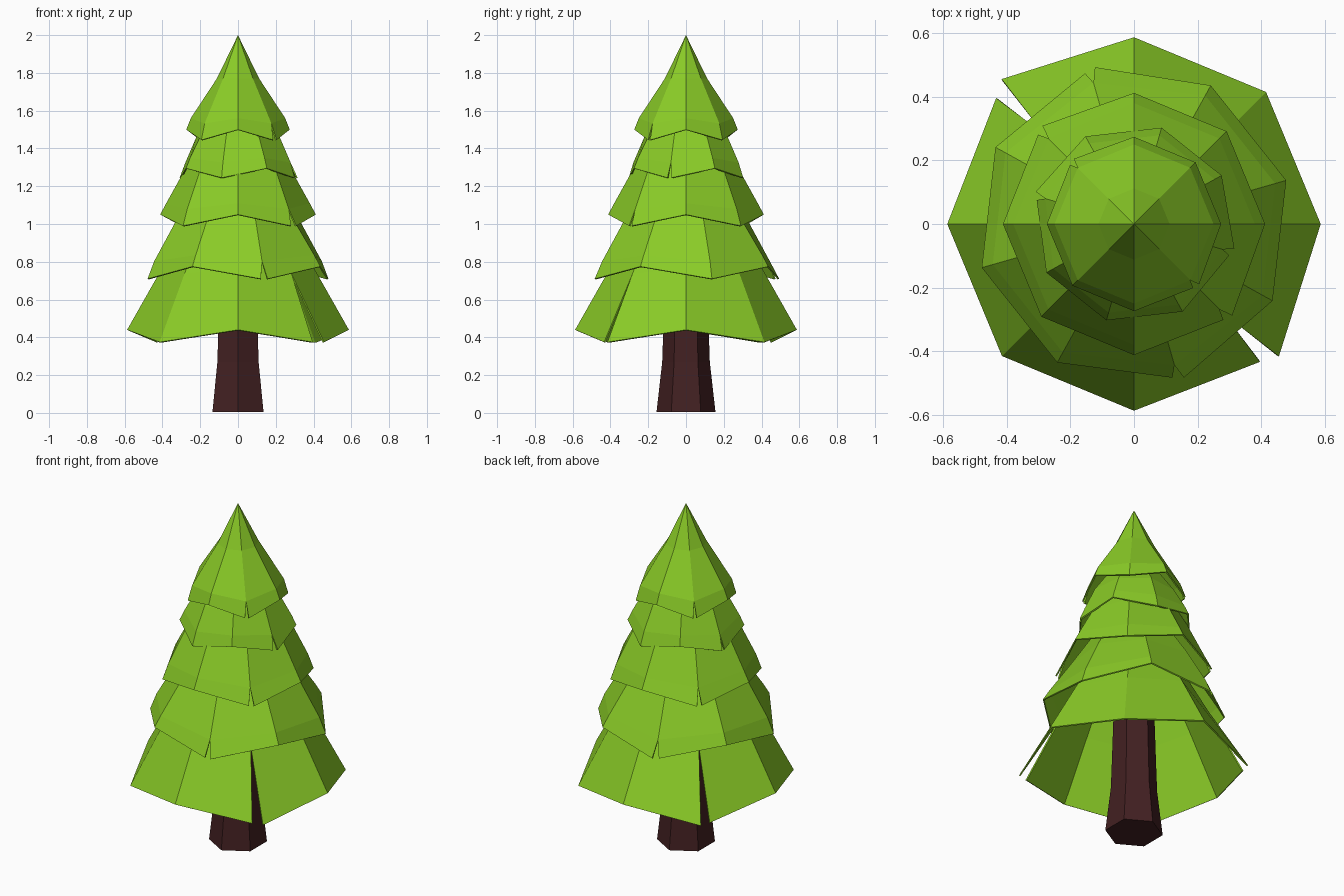
import bpy, bmesh, math

if "Cube" in bpy.data.objects:
    bpy.data.objects.remove(bpy.data.objects["Cube"])


def material(name, color):
    m = bpy.data.materials.new(name)
    m.diffuse_color = (*color, 1)
    m.use_nodes = True
    m.node_tree.nodes["Principled BSDF"].inputs["Base Color"].default_value = m.diffuse_color
    return m


LEAF = material("leaf green", (0.254, 0.60, 0.02))
BARK = material("dark bark", (0.055, 0.0145, 0.0155))


def finish(bm, name, mat):
    me = bpy.data.meshes.new(name)
    bm.to_mesh(me)
    bm.free()
    me.materials.append(mat)
    ob = bpy.data.objects.new(name, me)
    bpy.context.collection.objects.link(ob)
    return ob


def polar(r, deg, z):
    a = math.radians(deg)
    return (r * math.cos(a), r * math.sin(a), z)


def skirt(name, start, profile, drop, spread, flare):
    """Eight-sided skirt with a zigzag hem, slit at two opposite low corners.
    profile runs from top to hem; drop is the hem zigzag depth."""
    bm = bmesh.new()
    rows = []
    n = len(profile)
    for k, (r, z) in enumerate(profile):
        share = {n - 1: 1.0, n - 2: 0.5}.get(k, 0.0)
        if r == 0:
            rows.append([(bm.verts.new((0, 0, z)),) * 2] * 8)
            continue
        row = []
        for i in range(8):
            ang = start + 45 * i
            low = z - drop * share * (i % 2)
            if k == n - 1 and i in (3, 7):
                # split corner: (clockwise flap, anticlockwise flap)
                out = (flare, 0) if i == 3 else (0, flare)
                row.append((bm.verts.new(polar(r + out[0], ang - spread, low)),
                            bm.verts.new(polar(r + out[1], ang + spread, low))))
            else:
                row.append((bm.verts.new(polar(r, ang, low)),) * 2)
        rows.append(row)
    for up, dn in zip(rows, rows[1:]):
        for i in range(8):
            j = (i + 1) % 8
            loop = [up[i][1], dn[i][1], dn[j][0], up[j][0]]
            bm.faces.new(list(dict.fromkeys(loop)))
    ob = finish(bm, name, LEAF)
    mod = ob.modifiers.new("thin shell", 'SOLIDIFY')
    mod.thickness = 0.008
    mod.offset = -1


# Foliage tiers, bottom to top
skirt("foliage_tier_1", 0, [(.12, 1.25), (.40, .77), (.587, .44)], .065, 2.6, .03)
skirt("foliage_tier_2", -29, [(.12, 1.36), (.345, 1.01), (.462, .835), (.498, .775)], .065, 2.0, .01)
skirt("foliage_tier_3", 0, [(.10, 1.60), (.28, 1.29), (.38, 1.11), (.412, 1.05)], .06, 2.0, .01)
skirt("foliage_tier_4", 29, [(.10, 1.65), (.23, 1.46), (.29, 1.35), (.315, 1.295)], .05, 2.2, .01)
skirt("foliage_top", 0, [(0, 2.0), (.112, 1.77), (.25, 1.56), (.274, 1.5)], .055, 2.2, .005)

# Trunk: six-sided, flared towards the foot
bm = bmesh.new()
rings = [[bm.verts.new(polar(r, 30 + 60 * i, z)) for i in range(6)]
         for r, z in [(.156, .005), (.126, .27), (.12, .45), (.10, 1.1)]]
for a, b in zip(rings, rings[1:]):
    for i in range(6):
        j = (i + 1) % 6
        bm.faces.new((a[i], a[j], b[j], b[i]))
bm.faces.new(rings[0][::-1])
bm.faces.new(rings[-1])
finish(bm, "trunk", BARK)
